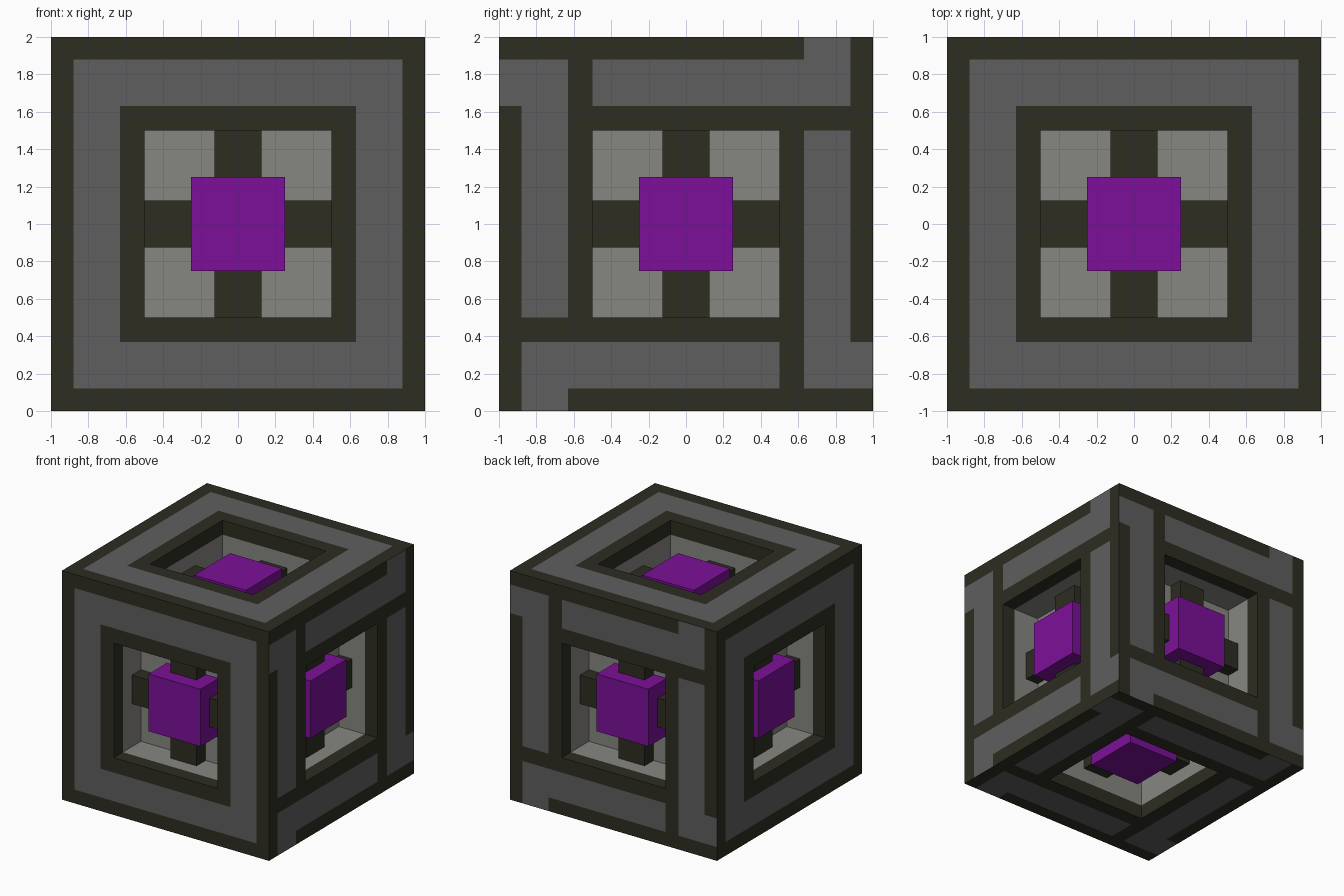
import bpy, bmesh
from mathutils import Vector, Matrix

if "Cube" in bpy.data.objects:
    bpy.data.objects.remove(bpy.data.objects["Cube"])

CENTRE = Vector((0, 0, 1))
CUTS = [-1, -0.88, -0.63, -0.5, 0.5, 0.63, 0.88, 1]


def material(name, rgb):
    m = bpy.data.materials.new(name)
    m.diffuse_color = (*rgb, 1)
    m.use_nodes = True
    m.node_tree.nodes["Principled BSDF"].inputs["Base Color"].default_value = m.diffuse_color
    return m


DARK = material("dark_olive", (0.027, 0.026, 0.016))
GREY = material("panel_grey", (0.113, 0.113, 0.113))
LIGHT = material("recess_grey", (0.24, 0.236, 0.222))
PURPLE = material("purple", (0.2, 0.005, 0.315))

# Each side: right axis, up axis, pattern
SIDES = {
    "front": ((1, 0, 0), (0, 0, 1), "ring"),
    "right": ((0, 1, 0), (0, 0, 1), "pinwheel"),
    "back": ((-1, 0, 0), (0, 0, 1), "pinwheel"),
    "left": ((0, -1, 0), (0, 0, 1), "ring"),
    "top": ((1, 0, 0), (0, 1, 0), "ring"),
    "bottom": ((1, 0, 0), (0, -1, 0), "pinwheel"),
}


def side_matrix(right, up):
    r, u = Vector(right), Vector(up)
    m = Matrix((r, u, r.cross(u))).transposed().to_4x4()
    m.translation = CENTRE
    return m


def is_panel(a, b, pattern):
    """True where the grey inlay covers the point (a, b) of a side."""
    if pattern == "ring":
        return 0.63 < max(abs(a), abs(b)) < 0.88
    for _ in range(4):
        bar = -0.88 < a < -0.63 and -0.5 < b < 0.88
        tail = a < -0.88 and 0.63 < b < 0.88
        if bar or tail:
            return True
        a, b = -b, a
    return False


def finish(bm, name, mats):
    mesh = bpy.data.meshes.new(name)
    bm.to_mesh(mesh)
    bm.free()
    for m in mats:
        mesh.materials.append(m)
    ob = bpy.data.objects.new(name, mesh)
    bpy.context.collection.objects.link(ob)


def box(name, lo, hi, matrix, mat):
    lo, hi = Vector(lo), Vector(hi)
    bm = bmesh.new()
    bmesh.ops.create_cube(bm, size=1)
    for v in bm.verts:
        v.co = matrix @ Vector([(l + h) / 2 + c * (h - l) for l, h, c in zip(lo, hi, v.co)])
    finish(bm, name, [mat])


# Cube body with inlaid panels and a square recess on every side
bm = bmesh.new()


def quad(matrix, pts, index):
    face = bm.faces.new([bm.verts.new(matrix @ Vector(p)) for p in pts])
    face.material_index = index


for right, up, pattern in SIDES.values():
    M = side_matrix(right, up)
    for a0, a1 in zip(CUTS, CUTS[1:]):
        for b0, b1 in zip(CUTS, CUTS[1:]):
            a, b = (a0 + a1) / 2, (b0 + b1) / 2
            if a == 0 and b == 0:
                continue
            quad(M, [(a0, b0, 1), (a1, b0, 1), (a1, b1, 1), (a0, b1, 1)],
                 int(is_panel(a, b, pattern)))
    # Recess walls: dark lip, then light lining, then light floor
    ring = [(-0.5, -0.5), (0.5, -0.5), (0.5, 0.5), (-0.5, 0.5)]
    for outer, inner, index in ((1, 0.875, 0), (0.875, 0.625, 2)):
        for p, q in zip(ring, ring[1:] + ring[:1]):
            quad(M, [(*p, outer), (*q, outer), (*q, inner), (*p, inner)], index)
    quad(M, [(*p, 0.625) for p in ring], 2)
bmesh.ops.remove_doubles(bm, verts=bm.verts, dist=0.0005)
bmesh.ops.recalc_face_normals(bm, faces=bm.faces)
finish(bm, "cube_body", [DARK, GREY, LIGHT])

# Cross arms and raised purple block in each recess
for side, (right, up, _) in SIDES.items():
    M = side_matrix(right, up)
    for i in range(4):
        R = M @ Matrix.Rotation(i * 1.5707963268, 4, 'Z')
        box(f"{side}_cross_arm_{i + 1}", (0.25, -0.125, 0.62), (0.5, 0.125, 0.75), R, DARK)
    box(f"{side}_purple_block", (-0.25, -0.25, 0.62), (0.25, 0.25, 0.875), M, PURPLE)
